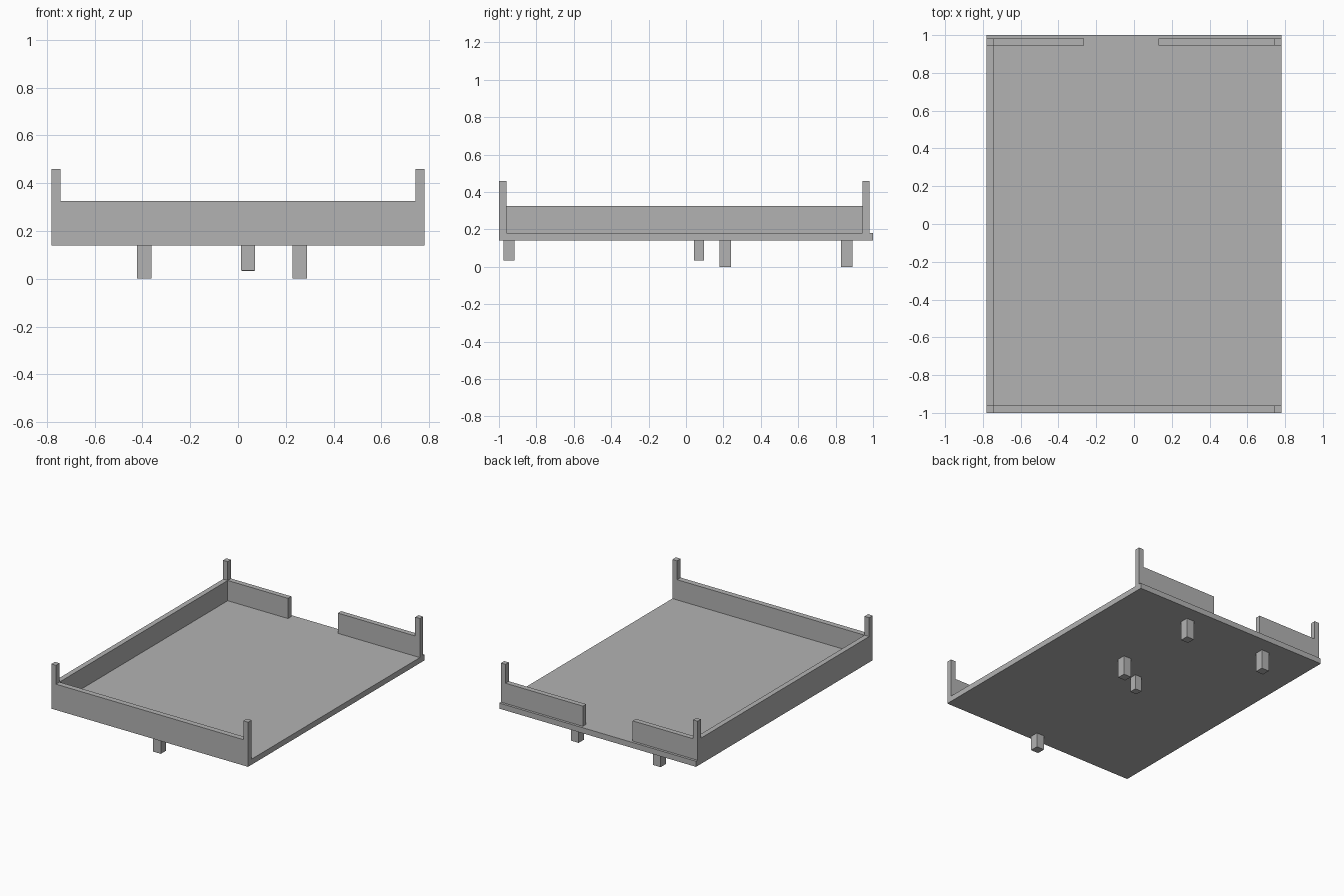
import bpy
import bmesh
from mathutils import Vector

cube = bpy.data.objects.get("Cube")
if cube:
    bpy.data.objects.remove(cube, do_unlink=True)

# One plain grey for the whole model
grey = bpy.data.materials.new("plain grey")
grey.use_nodes = True
colour = (0.45, 0.45, 0.45, 1)
grey.diffuse_color = colour
grey.node_tree.nodes["Principled BSDF"].inputs["Base Color"].default_value = colour


def extrude_profile(name, profile, place, depth):
    """Extrude a flat outline; place maps outline points into space."""
    bm = bmesh.new()
    face = bm.faces.new([bm.verts.new(place(a, b)) for a, b in profile])
    new = bmesh.ops.extrude_face_region(bm, geom=[face])["geom"]
    verts = [v for v in new if isinstance(v, bmesh.types.BMVert)]
    bmesh.ops.translate(bm, verts=verts, vec=Vector(depth))
    bmesh.ops.recalc_face_normals(bm, faces=bm.faces)
    mesh = bpy.data.meshes.new(name)
    bm.to_mesh(mesh)
    bm.free()
    mesh.materials.append(grey)
    obj = bpy.data.objects.new(name, mesh)
    bpy.context.collection.objects.link(obj)
    return obj


def rect(a0, a1, b0, b1):
    return [(a0, b0), (a1, b0), (a1, b1), (a0, b1)]


W, T = 0.78, 0.037                              # half width, wall thickness
BASE, FLOOR, RAIL, TOP = 0.14, 0.18, 0.325, 0.46  # heights
FRONT_IN, BACK_IN, BACK_OUT = -0.96, 0.945, 0.982
I = W - T

# Floor slab, notched to take the side wall
extrude_profile("floor", [(-I, FRONT_IN), (W, FRONT_IN), (W, 1), (-W, 1),
                          (-W, BACK_IN), (-I, BACK_IN)],
                lambda x, y: (x, y, BASE), (0, 0, FLOOR - BASE))

# Front wall with a post at each end
extrude_profile("front_wall", [(-W, BASE), (W, BASE), (W, TOP), (I, TOP), (I, RAIL),
                               (-I, RAIL), (-I, TOP), (-W, TOP)],
                lambda x, z: (x, -1, z), (0, FRONT_IN + 1, 0))

# Side wall
extrude_profile("right_wall", rect(FRONT_IN, BACK_IN, BASE, RAIL),
                lambda y, z: (-W, y, z), (T, 0, 0))

# Back walls with corner posts, leaving an opening between them
for name, side, end in (("back_wall_right", -1, 0.265), ("back_wall_left", 1, 0.13)):
    extrude_profile(name, [(end, FLOOR), (W, FLOOR), (W, TOP), (I, TOP),
                           (I, RAIL), (end, RAIL)],
                    lambda x, z: (side * x, BACK_IN, z), (0, BACK_OUT - BACK_IN, 0))

# Legs: centre, half width, bottom height
legs = {
    "back_right_leg": (-0.392, 0.86, 0.03, 0),
    "back_left_leg": (0.258, 0.86, 0.03, 0),
    "middle_left_leg": (0.258, 0.21, 0.03, 0),
    "middle_short_leg": (0.042, 0.07, 0.026, 0.033),
    "front_short_leg": (0.042, -0.947, 0.03, 0.035),
}
for name, (x, y, r, bottom) in legs.items():
    extrude_profile(name, rect(x - r, x + r, y - r, y + r),
                    lambda a, b: (a, b, bottom), (0, 0, BASE - bottom))
